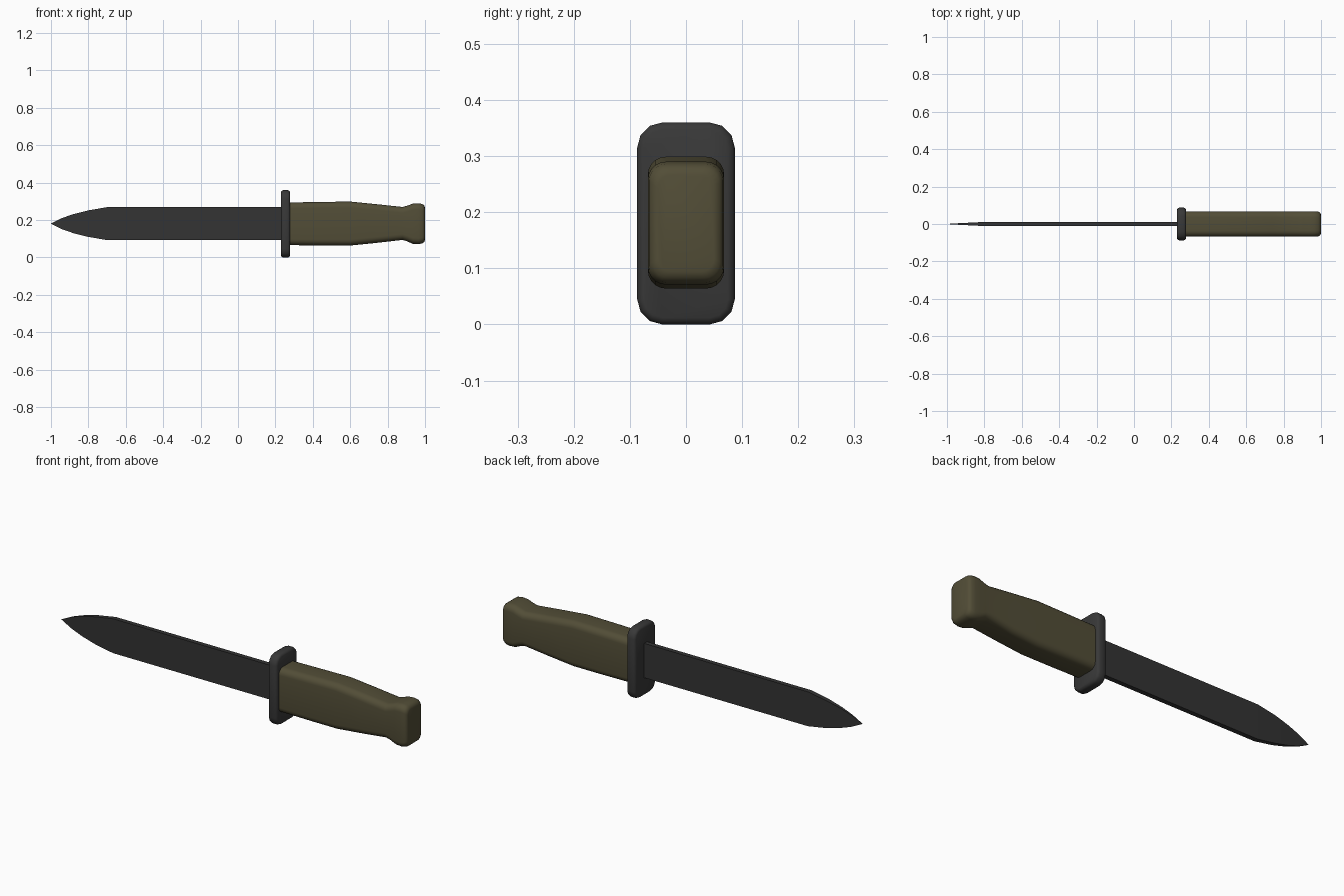
import bpy
import bmesh
import math

cube = bpy.data.objects.get("Cube")
if cube:
    bpy.data.objects.remove(cube, do_unlink=True)


def material(name, color):
    mat = bpy.data.materials.new(name)
    mat.use_nodes = True
    mat.diffuse_color = color
    mat.node_tree.nodes["Principled BSDF"].inputs["Base Color"].default_value = color
    return mat


def rounded_section(x, half_width, low, high, radius, steps):
    """Points of a rounded rectangle standing across the x axis."""
    mid, half_height = (low + high) / 2, (high - low) / 2
    points = []
    for corner, (sy, sz) in enumerate([(1, 1), (-1, 1), (-1, -1), (1, -1)]):
        for i in range(steps + 1):
            angle = (corner + i / steps) * math.pi / 2
            points.append((x, sy * (half_width - radius) + radius * math.cos(angle),
                           mid + sz * (half_height - radius) + radius * math.sin(angle)))
    return points


def loft(name, sections, mat, angle):
    """Skin a row of matching sections and cap both ends."""
    bm = bmesh.new()
    rings = [[bm.verts.new(p) for p in section] for section in sections]
    count = len(rings[0])
    for a, b in zip(rings, rings[1:]):
        for i in range(count):
            j = (i + 1) % count
            bm.faces.new((a[i], a[j], b[j], b[i]))
    bm.faces.new(rings[0])
    bm.faces.new(rings[-1])
    bmesh.ops.remove_doubles(bm, verts=bm.verts, dist=0.0001)
    bmesh.ops.recalc_face_normals(bm, faces=bm.faces)
    mesh = bpy.data.meshes.new(name)
    bm.to_mesh(mesh)
    bm.free()
    mesh.materials.append(mat)
    obj = bpy.data.objects.new(name, mesh)
    bpy.context.collection.objects.link(obj)
    bpy.ops.object.select_all(action="DESELECT")
    obj.select_set(True)
    bpy.context.view_layer.objects.active = obj
    bpy.ops.object.shade_smooth_by_angle(angle=math.radians(angle))
    return obj


blade_black = material("blade black", (0.033, 0.033, 0.033, 1))
guard_black = material("guard black", (0.040, 0.040, 0.040, 1))
olive = material("olive grip", (0.085, 0.075, 0.038, 1))

# Blade: flat bar that thins and narrows to a point (x, half thickness, half height)
middle = 0.181
blade = [(0.25, 0.012, 0.088), (-0.7, 0.012, 0.088), (-0.8, 0.011, 0.071),
         (-0.88, 0.007, 0.051), (-0.94, 0.004, 0.030), (-1.0, 0.0004, 0.001)]
loft("blade", [[(x, t, middle + h), (x, -t, middle + h), (x, -t, middle - h), (x, t, middle - h)]
               for x, t, h in blade], blade_black, 20)

# Cross guard: rounded plate with softened rims (x, inset)
guard = [(0.229, 0.012), (0.233, 0.004), (0.241, 0), (0.267, 0), (0.275, 0.004), (0.279, 0.012)]
loft("cross_guard", [rounded_section(x, 0.087 - d, d, 0.36 - d, 0.045 - d, 3)
                     for x, d in guard], guard_black, 50)

# Handle: swelling grip, narrow neck and rounded pommel (x, half width, low, high)
handle = [(0.27, 0.068, 0.066, 0.294), (0.45, 0.068, 0.064, 0.297), (0.6, 0.068, 0.064, 0.299),
          (0.74, 0.068, 0.078, 0.285), (0.88, 0.068, 0.094, 0.270), (0.905, 0.068, 0.086, 0.277),
          (0.935, 0.068, 0.073, 0.288), (0.965, 0.068, 0.071, 0.290), (0.985, 0.066, 0.075, 0.286),
          (0.996, 0.060, 0.083, 0.278), (1.0, 0.050, 0.094, 0.267)]
loft("handle", [rounded_section(x, w, low, high, 0.032 * w / 0.068, 5)
                for x, w, low, high in handle], olive, 50)
